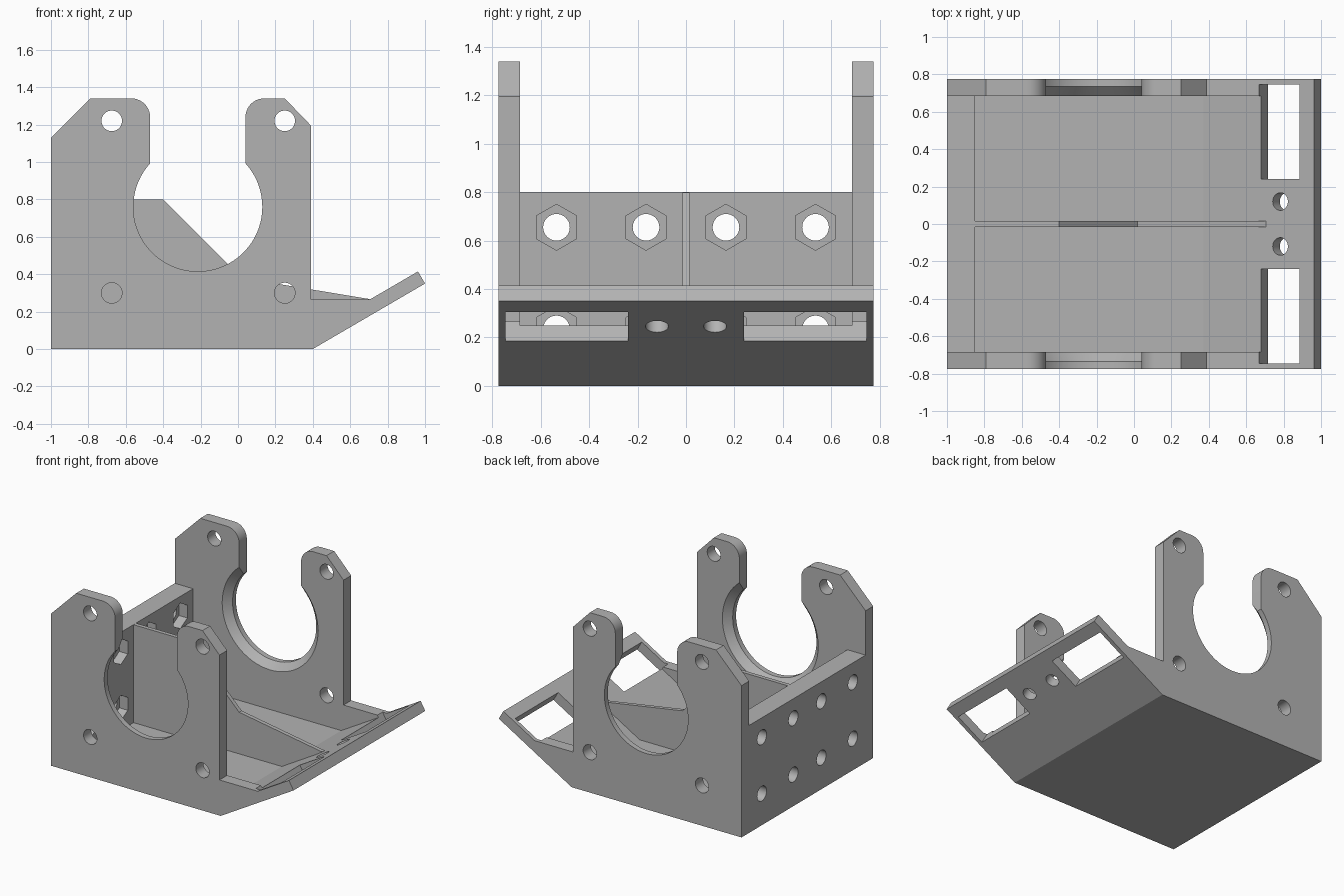
import bpy, bmesh
from math import sin, cos, pi, atan2, acos
from mathutils import Matrix, Vector

if "Cube" in bpy.data.objects:
    bpy.data.objects.remove(bpy.data.objects["Cube"], do_unlink=True)

grey = bpy.data.materials.new("plain_grey")
grey.use_nodes = True
grey.diffuse_color = (0.45, 0.45, 0.45, 1)
grey.node_tree.nodes["Principled BSDF"].inputs["Base Color"].default_value = grey.diffuse_color

INNER, OUTER = 0.685, 0.775      # side wall faces
TILT = atan2(0.35, 0.6)          # slope of the front lip
ALONG = Vector((cos(TILT), 0, sin(TILT)))
UP = Vector((-sin(TILT), 0, cos(TILT)))
LIP = 0.075


def finish(name, bm):
    bmesh.ops.recalc_face_normals(bm, faces=bm.faces)
    mesh = bpy.data.meshes.new(name)
    bm.to_mesh(mesh)
    bm.free()
    mesh.materials.append(grey)
    ob = bpy.data.objects.new(name, mesh)
    bpy.context.scene.collection.objects.link(ob)
    return ob


def extrude_y(name, profile, y0, y1):
    bm = bmesh.new()
    face = bm.faces.new([bm.verts.new((x, y0, z)) for x, z in profile])
    new = bmesh.ops.extrude_face_region(bm, geom=[face])["geom"]
    bmesh.ops.translate(bm, vec=(0, y1 - y0, 0),
                        verts=[v for v in new if isinstance(v, bmesh.types.BMVert)])
    return finish(name, bm)


def rod(start, end, r1, r2=None, sides=40, spin=0.0):
    """Cutter between two points; cone when the radii differ."""
    start, end = Vector(start), Vector(end)
    axis = end - start
    turn = axis.to_track_quat('Z', 'Y').to_matrix().to_4x4()
    bm = bmesh.new()
    bmesh.ops.create_cone(bm, cap_ends=True, segments=sides, radius1=r1,
                          radius2=r1 if r2 is None else r2, depth=axis.length,
                          matrix=Matrix.Translation((start + end) / 2) @ turn @ Matrix.Rotation(spin, 4, 'Z'))
    return finish("cutter", bm)


def cut(ob, cutters):
    for c in cutters:
        c.hide_render = True
        mod = ob.modifiers.new("cut", 'BOOLEAN')
        mod.operation, mod.solver, mod.object = 'DIFFERENCE', 'EXACT', c
    graph = bpy.context.evaluated_depsgraph_get()
    result = bpy.data.meshes.new_from_object(ob.evaluated_get(graph))
    ob.modifiers.clear()
    ob.data = result
    for c in cutters:
        bpy.data.objects.remove(c, do_unlink=True)


def arc(cx, cz, r, a0, a1, n):
    return [(cx + r * cos(a0 + (a1 - a0) * i / n), cz + r * sin(a0 + (a1 - a0) * i / n))
            for i in range(n + 1)]


def lip_slots():
    """Rectangular openings cut square to the sloping lip."""
    cutters = []
    for side in (-1, 1):
        corners = []
        for s, h in ((0.366, -0.05), (0.606, -0.05), (0.606, 0.15), (0.366, 0.15)):
            p = Vector((0.4, 0, 0)) + ALONG * s + UP * h
            corners.append((p.x, p.z))
        cutters.append(extrude_y("cutter", corners, side * 0.24, side * 0.745))
    return cutters


# Side wall outline: round opening with a narrower neck, rounded and clipped horns
tip = Vector((1, 0, 0.35)) + UP * LIP
cx, cz, bore, neck = -0.215, 0.76, 0.345, 0.255
a = acos(neck / bore)
outline = [(-1, 0), (-1, 1.13), (-0.79, 1.34)]
outline += arc(cx - neck - 0.1, 1.24, 0.1, pi / 2, 0, 10)
outline += arc(cx, cz, bore, pi - a, 2 * pi + a, 56)
outline += arc(cx + neck + 0.1, 1.24, 0.1, pi, pi / 2, 10)
outline += [(0.25, 1.34), (0.39, 1.195), (0.39, 0.265), (0.705, 0.265),
            (tip.x, tip.z), (1, 0.35), (0.4, 0)]

parts = []
for name, side in (("front_side_wall", -1), ("back_side_wall", 1)):
    wall = extrude_y(name, outline, side * INNER, side * OUTER)
    cutters = [rod((x, side * 0.6, z), (x, side * 0.9, z), 0.055)
               for x in (-0.675, 0.25) for z in (0.3, 1.22)]
    # Bevelled inner rim of the opening
    cutters.append(rod((cx, side * 0.74, cz), (cx, side * 0.675, cz), bore - 0.005, bore + 0.06, 64))
    cut(wall, cutters + lip_slots())
    parts.append(wall)

# Floor, end wall and sloping lip in one section
tray = extrude_y("tray", [(-1, 0), (0.4, 0), (1, 0.35), (tip.x, tip.z), (0.371, 0.07),
                          (-0.85, 0.07), (-0.85, 0.8), (-1, 0.8)], -INNER, INNER)
cutters = lip_slots()
for y in (-0.535, -0.165, 0.165, 0.535):
    for z in (0.235, 0.655):
        cutters.append(rod((-1.1, y, z), (-0.7, y, z), 0.055))
        # Hexagonal nut pockets with a corner pointing up
        bm = bmesh.new()
        ring = [bm.verts.new((-0.92, y + 0.095 * sin(k * pi / 3), z + 0.095 * cos(k * pi / 3)))
                for k in range(6)]
        face = bm.faces.new(ring)
        new = bmesh.ops.extrude_face_region(bm, geom=[face])["geom"]
        bmesh.ops.translate(bm, vec=(0.15, 0, 0),
                            verts=[v for v in new if isinstance(v, bmesh.types.BMVert)])
        cutters.append(finish("cutter", bm))
for y in (-0.12, 0.12):
    p = Vector((0.82, y, 0.245))
    cutters.append(rod(p - UP * 0.1, p + UP * 0.2, 0.047))
cut(tray, cutters)
parts.append(tray)

# Thin centre rib
parts.append(extrude_y("centre_rib", [(-0.86, 0.06), (-0.86, 0.799), (-0.4, 0.799), (0.02, 0.38),
                                      (0.705, 0.267), (0.375, 0.06)], -0.015, 0.015))

for ob in bpy.context.scene.objects:
    ob.select_set(ob in parts)
bpy.context.view_layer.objects.active = parts[0]
bpy.ops.object.shade_smooth_by_angle(angle=pi / 7)
